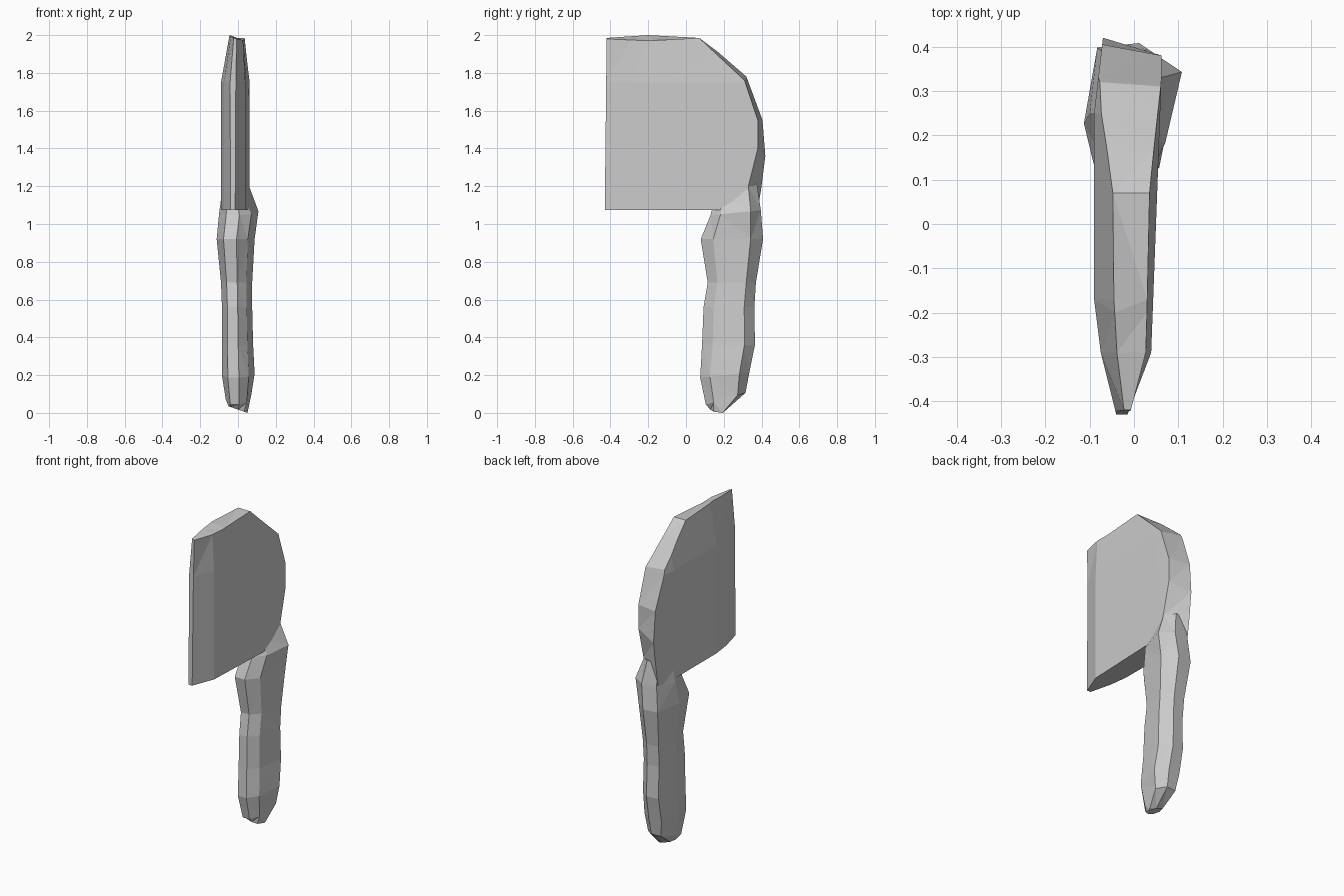
import bpy, bmesh

if "Cube" in bpy.data.objects:
    bpy.data.objects.remove(bpy.data.objects["Cube"])


def finish(name, bm):
    bmesh.ops.triangulate(bm, faces=[f for f in bm.faces if len(f.verts) > 3])
    bmesh.ops.recalc_face_normals(bm, faces=bm.faces[:])
    mesh = bpy.data.meshes.new(name)
    bm.to_mesh(mesh)
    bm.free()
    ob = bpy.data.objects.new(name, mesh)
    bpy.context.collection.objects.link(ob)
    return ob


def interp(table, t):
    if t <= table[0][0]:
        return table[0][1]
    for (a, va), (b, vb) in zip(table, table[1:]):
        if t <= b:
            return va + (vb - va) * (t - a) / (b - a)
    return table[-1][1]


def bridge(bm, rings):
    for a, b in zip(rings, rings[1:]):
        for i in range(len(a)):
            j = (i + 1) % len(a)
            bm.faces.new((a[i], a[j], b[j], b[i]))
    bm.faces.new(rings[0])
    bm.faces.new(rings[-1])


# Blade: two side outlines (y, z), joined, then thinned towards edge and top
left = [(-.43, 1.075), (-.42, 1.985), (-.2, 2.0), (.07, 1.985), (.17, 1.91), (.32, 1.78),
        (.405, 1.55), (.42, 1.36), (.40, 1.2), (.38, 1.075)]
right = [(-.43, 1.075), (-.42, 1.98), (-.2, 1.97), (.07, 1.985), (.16, 1.9), (.31, 1.76),
         (.38, 1.55), (.38, 1.4), (.33, 1.2), (.33, 1.075)]
left_x = [(-.43, -.04), (-.27, -.08), (-.17, -.09), (.25, -.09), (.42, -.07)]
right_x = [(-.43, -.015), (-.31, .038), (.33, .062)]

bm = bmesh.new()
bridge(bm, [[bm.verts.new((-1, y, z)) for y, z in left],
            [bm.verts.new((1, y, z)) for y, z in right]])
for axis, cut in ((1, -.29), (1, -.17), (1, .25), (2, 1.75)):
    co, no = [0, 0, 0], [0, 0, 0]
    co[axis], no[axis] = cut, 1
    bmesh.ops.bisect_plane(bm, geom=bm.verts[:] + bm.edges[:] + bm.faces[:],
                           plane_co=co, plane_no=no)
for v in bm.verts:
    t = (v.co.x + 1) / 2
    top = max(0, (v.co.z - 1.75) / .25)
    xl = interp(left_x, v.co.y) * (1 - .5 * top)
    xr = interp(right_x, v.co.y) * (1 - .35 * top)
    v.co.x = xl + (xr - xl) * t
finish("blade", bm)

# Handle: faceted rings (z, slope, y front, y back, x left, x right)
rings = [(.02, 0, .13, .21, -.05, .05),
         (.075, .3, .105, .315, -.065, .07),
         (.2, .1, .075, .335, -.085, .088),
         (.36, 0, .085, .365, -.085, .08),
         (.56, 0, .093, .362, -.085, .075),
         (.69, 0, .115, .37, -.09, .075),
         (.92, 0, .078, .408, -.113, .088),
         (1.06, .1, .13, .396, -.1, .108),
         (1.17, .4, .15, .375, -.085, .06)]
# Cross-section as fractions of ring width and depth
section = [(.18, 0), (.52, 0), (.82, .2), (1, .8), (.62, 1), (.15, .97), (0, .45)]
bm = bmesh.new()
loops = []
for z, slope, y0, y1, xl, xr in rings:
    loops.append([bm.verts.new((xl + (xr - xl) * u, y0 + (y1 - y0) * w,
                                z + slope * (y1 - y0) * (w - .5))) for u, w in section])
# Slanted butt of the handle
for v, (u, w) in zip(loops[0], section):
    v.co.z = .035 - .035 * u
bridge(bm, loops)
finish("handle", bm)
